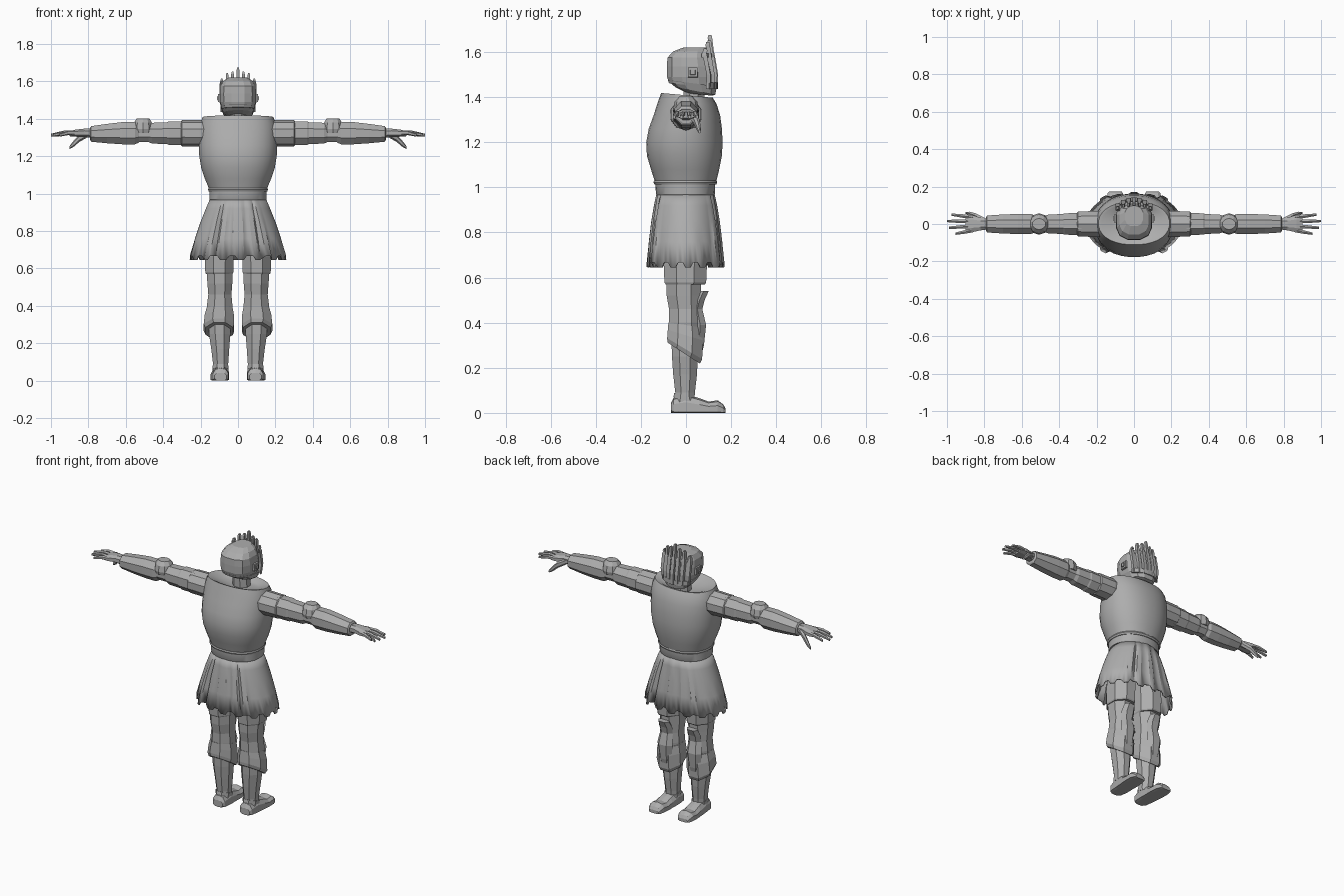
import bpy, math

steel = bpy.data.materials.new("plain grey")
steel.diffuse_color = (0.42, 0.42, 0.42, 1)


def make(name, verts, faces, mirror=False, smooth=None):
    me = bpy.data.meshes.new(name)
    me.from_pydata(verts, [], faces)
    me.materials.append(steel)
    ob = bpy.data.objects.new(name, me)
    bpy.context.collection.objects.link(ob)
    if mirror:
        ob.modifiers.new("Mirror", 'MIRROR').use_mirror_merge = False
    if smooth:
        bpy.ops.object.select_all(action='DESELECT')
        ob.select_set(True)
        bpy.context.view_layer.objects.active = ob
        bpy.ops.object.shade_smooth_by_angle(angle=math.radians(smooth))
    return ob


def loft(name, rings, n=8, axis='z', power=2.0, phase=0.5, mirror=False, smooth=None,
         caps=True, floor=None):
    """Rings are (position on axis, centre u, centre v, radius u, radius v, slant)."""
    verts, faces = [], []
    for r in rings:
        t, cu, cv, ru, rv = r[:5]
        slant = r[5] if len(r) > 5 else 0
        for i in range(n):
            a = 2 * math.pi * (i + phase) / n
            c, s = math.cos(a), math.sin(a)
            du = math.copysign(abs(c) ** (2 / power), c) * ru
            dv = math.copysign(abs(s) ** (2 / power), s) * rv
            u, v, w = cu + du, cv + dv, t + slant * dv
            if floor is not None:
                v = max(v, floor)
            verts.append({'z': (u, v, w), 'x': (w, u, v), 'y': (u, w, v)}[axis])
    for k in range(len(rings) - 1):
        for i in range(n):
            j = (i + 1) % n
            q = (k * n + i, k * n + j, k * n + n + j, k * n + n + i)
            faces.append(q[::-1] if axis == 'y' else q)
    if caps:
        last = (len(rings) - 1) * n
        a, b = tuple(range(n))[::-1], tuple(range(last, last + n))
        faces += [a[::-1], b[::-1]] if axis == 'y' else [a, b]
    return make(name, verts, faces, mirror, smooth)


# Breastplate with a rim that sinks to the neck
loft("breastplate", [
    (1.015, 0, -.002, .153, .134), (1.03, 0, -.002, .157, .138), (1.08, 0, -.004, .178, .152),
    (1.14, 0, -.007, .198, .167), (1.2, 0, -.007, .208, .170), (1.26, 0, -.003, .210, .163),
    (1.32, 0, .004, .208, .148), (1.37, 0, .004, .203, .132), (1.408, 0, .004, .190, .115, -.09),
    (1.405, 0, .004, .172, .103, -.09), (1.385, 0, .01, .12, .08, -.1),
    (1.37, 0, .03, .06, .05)], 32, power=2.2, smooth=35)
loft("waist_trim", [(1.012, 0, -.003, .157, .137), (1.022, 0, -.003, .161, .142),
                    (1.03, 0, -.003, .158, .139)], 32, power=2.2, smooth=30)
loft("belt", [(.965, 0, -.003, .15, .128), (.97, 0, -.003, .153, .131),
              (1.018, 0, -.003, .153, .133)], 32, power=2.2, smooth=30)
loft("neck", [(1.35, 0, .035, .055, .05), (1.45, 0, .035, .05, .05)], 8)

# Skirt: smooth sides, recessed pleats front and back, ragged hem
N, profile = 96, [(.975, .148, .128), (.92, .172, .143), (.85, .2, .155),
                  (.76, .23, .166), (.66, .258, .176)]
verts, faces = [], []
for k, (z, rx, ry) in enumerate(profile):
    for i in range(N):
        a = 2 * math.pi * i / N
        c, s = math.cos(a), math.sin(a)
        offset = min(abs(a - math.pi / 2), abs(a - 3 * math.pi / 2)) / (math.pi / N * 2)
        f, dz = 1.0, 0
        if k > 0 and offset < 8.5:
            f = .93 + (.05 if int(offset + 1) // 3 % 2 == 0 else 0)
        elif k > 0 and offset < 11.5:
            f = 1 + .014 * k
        if k == len(profile) - 1:
            dz = -.014 if i % 6 < 3 else .008
        verts.append((c * rx * f, s * ry * f - .002, z + dz))
for k in range(len(profile) - 1):
    for i in range(N):
        j = (i + 1) % N
        faces.append((k * N + i, k * N + N + i, k * N + N + j, k * N + j))
skirt = make("skirt", verts, faces, smooth=30)
sol = skirt.modifiers.new("Thickness", 'SOLIDIFY')
sol.thickness = .008

# Helmet and jaw guard
loft("helmet", [
    (1.452, 0, .022, .088, .1, -.1), (1.49, 0, .02, .098, .107), (1.535, 0, .017, .1, .104),
    (1.575, 0, .014, .096, .099), (1.603, 0, .022, .08, .08),
    (1.62, 0, .042, .05, .055)], 12, power=2.6)
loft("jaw_guard", [(1.412, 0, .06, .06, .055, -.1), (1.428, 0, .04, .08, .092, -.2),
                   (1.462, 0, .028, .094, .112, -.13)], 12, power=2.6)
loft("ear_plate", [(.09, .03, 1.51, .032, .032), (.107, .03, 1.51, .03, .03)], 4, 'x', mirror=True)
loft("ear_stud", [(.1, .03, 1.51, .018, .018), (.113, .03, 1.51, .014, .014)], 4, 'x', mirror=True)

# Visor bars that rise into a crown, leaving dark slots between them
for i in range(-3, 4):
    x = i * .029
    top = (1.675, 1.652, 1.645, 1.615)[abs(i)]
    back = 4.5 * x * x
    loft("visor_bar", [
        (1.44, x * .9, .133 - back, .016, .012), (1.5, x, .134 - back, .016, .012),
        (1.585, x, .118 - back, .016, .014), (1.6, x, .114 - back, .011, .014),
        (top - .012, x, .106 - back * .6, .010, .014), (top, x, .106 - back * .6, .006, .010)], 4)
for z, y, h in ((1.45, .128, .028), (1.585, .108, .018)):
    vs, fs = [], []
    for i in range(9):
        x = (i - 4) * .0235
        for dy in (0, .014):
            for dz in (-h / 2, h / 2):
                vs.append((x, y + dy - 4.5 * x * x, z + dz))
    for i in range(8):
        b = i * 4
        fs += [(b, b + 1, b + 5, b + 4), (b + 2, b + 6, b + 7, b + 3),
               (b + 1, b + 3, b + 7, b + 5), (b, b + 4, b + 6, b + 2)]
    fs += [(0, 2, 3, 1), (32, 33, 35, 34)]
    make("visor_band", vs, fs)

# Arms, built on the right and mirrored
Z = 1.323
loft("shoulder_sleeve", [(.15, 0, Z, .07, .07), (.205, 0, Z, .073, .071), (.3, 0, Z, .07, .07),
                         (.305, 0, Z, .062, .064)], 10, 'x', mirror=True)
loft("upper_arm", [(.28, 0, Z, .063, .068), (.37, 0, Z, .062, .068), (.38, 0, Z, .058, .063),
                   (.46, 0, Z, .054, .06), (.48, 0, Z, .045, .05)], 8, 'x', mirror=True)
loft("elbow_joint", [(.45, 0, Z, .046, .05), (.57, 0, Z, .046, .05)], 8, 'x', mirror=True)
loft("elbow_cop", [(1.325, .508, 0, .05, .052), (1.345, .508, 0, .057, .057),
                   (1.38, .508, 0, .05, .05), (1.402, .508, 0, .036, .03)], 10, mirror=True)
loft("forearm", [(.53, 0, Z, .048, .054), (.55, 0, Z, .058, .064), (.62, 0, Z, .058, .064),
                 (.7, 0, Z - .002, .055, .056), (.785, 0, Z - .004, .049, .045),
                 (.79, 0, Z - .004, .04, .036)], 8, 'x', mirror=True)
loft("palm", [(.77, 0, 1.322, .03, .026), (.82, 0, 1.325, .036, .024), (.87, .002, 1.323, .05, .02),
              (.9, .002, 1.32, .046, .014)], 8, 'x', power=2.5, mirror=True)
for y0, y1, tip in ((.036, .05, .975), (.013, .016, 1.0), (-.011, -.02, .99), (-.034, -.052, .955)):
    mid = (.86 + tip) / 2
    loft("finger", [(.86, y0, 1.325, .012, .013), (mid, (y0 + y1) / 2, 1.325, .011, .012),
                    (tip, y1, 1.312, .007, .008)], 6, 'x', mirror=True)
loft("thumb", [(.80, .02, 1.322, .016, .018), (.85, .046, 1.295, .014, .02),
               (.88, .056, 1.265, .011, .016), (.9, .06, 1.247, .006, .008)], 6, 'x', mirror=True)

# Legs
loft("thigh_cuff", [(.57, .1, -.003, .077, .094), (.578, .1, -.003, .081, .1),
                    (.66, .1, -.003, .084, .104), (.8, .09, -.003, .08, .1)], 8, mirror=True)
loft("thigh", [(.34, .098, -.005, .068, .075), (.4, .098, -.005, .074, .076),
               (.46, .097, -.005, .067, .076), (.52, .097, -.01, .072, .082),
               (.59, .098, -.01, .076, .084)], 8, mirror=True)
loft("knee_guard", [(.225, .098, .05, .022, .012), (.3, .1, .058, .04, .025),
                    (.39, .1, .063, .052, .03), (.46, .098, .05, .042, .026),
                    (.5, .098, .06, .046, .026), (.54, .098, .078, .038, .026)], 6,
     phase=0, mirror=True)
loft("greave", [(.265, .1, -.01, .08, .078, -.65), (.285, .102, -.006, .088, .084, -.6),
                (.345, .1, -.003, .084, .084, -.3), (.39, .098, -.004, .074, .08, -.15)],
     8, mirror=True)
loft("shin", [(.03, .093, -.01, .045, .05), (.09, .093, -.004, .044, .047),
              (.17, .095, -.004, .052, .057), (.25, .098, -.005, .062, .062),
              (.32, .098, -.005, .064, .064)], 8, mirror=True)
loft("boot_cuff", [(.055, .093, -.004, .047, .056, -.3), (.075, .093, -.004, .047, .052, -.3)],
     8, mirror=True)
loft("foot", [(-.067, .093, .02, .034, .022), (-.055, .093, .022, .043, .045),
              (0, .094, .025, .048, .058), (.06, .097, .02, .05, .045), (.1, .098, .016, .052, .034),
              (.14, .1, .018, .05, .038), (.165, .1, .012, .042, .026),
              (.175, .1, .008, .034, .012)], 10, 'y', power=2.4, mirror=True, floor=0)
